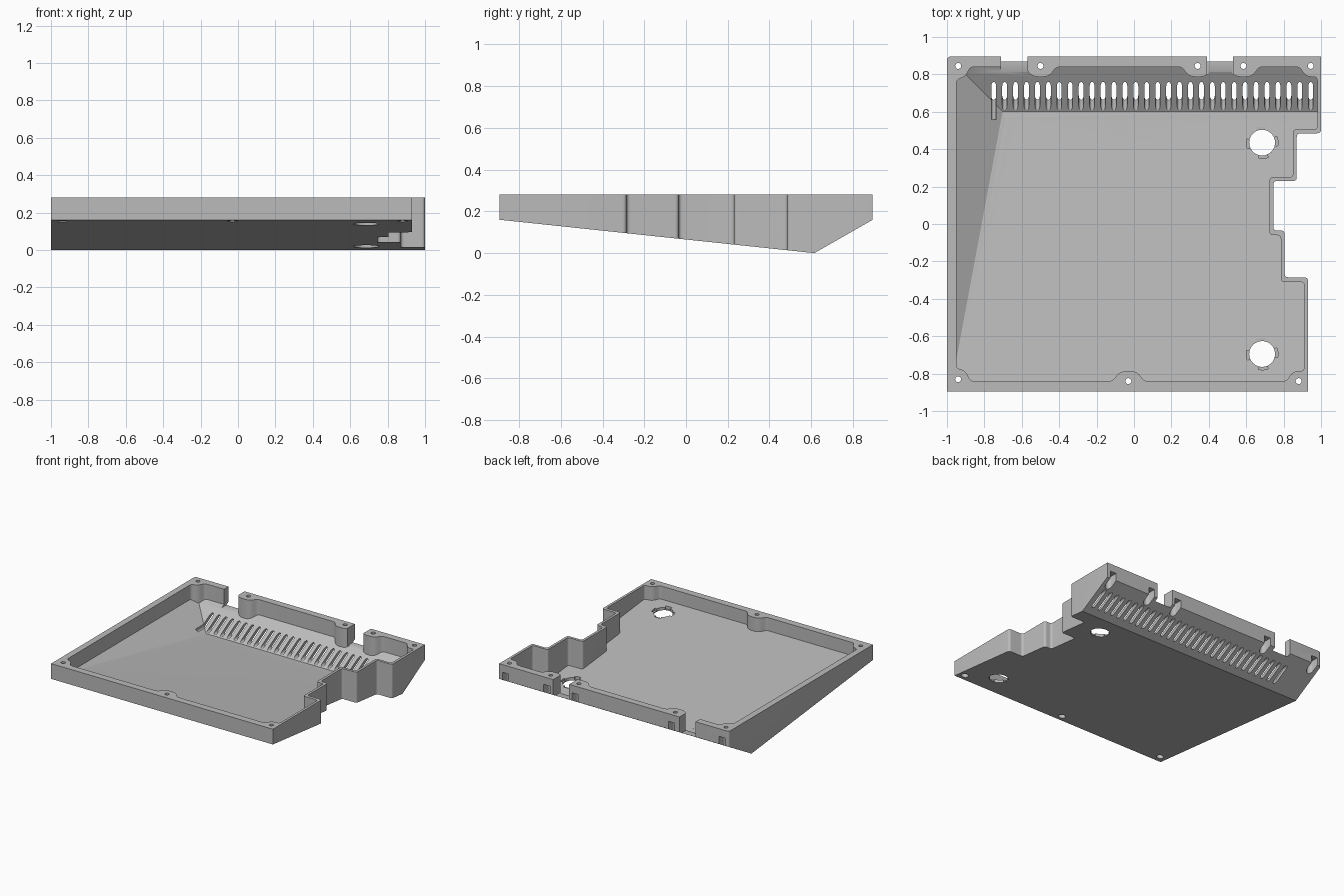
import bpy, bmesh, math
from mathutils import Vector

old = bpy.data.objects.get("Cube")
if old:
    bpy.data.objects.remove(old, do_unlink=True)

TOP = 0.28
grey = bpy.data.materials.new("mid_grey_plastic")
grey.use_nodes = True
grey.diffuse_color = (0.5, 0.5, 0.5, 1)
grey.node_tree.nodes["Principled BSDF"].inputs["Base Color"].default_value = (0.5, 0.5, 0.5, 1)


def rounded(points, default=0.02, steps=5):
    """Round polygon corners; a third value on a point sets its own radius."""
    out = []
    n = len(points)
    for i, p in enumerate(points):
        c = Vector(p[:2])
        radius = p[2] if len(p) > 2 else default
        a = Vector(points[i - 1][:2]) - c
        b = Vector(points[(i + 1) % n][:2]) - c
        r = min(radius, a.length * 0.48, b.length * 0.48)
        if r <= 0:
            out.append(c)
            continue
        p0, p1 = c + a.normalized() * r, c + b.normalized() * r
        for k in range(steps + 1):
            t = k / steps
            out.append(p0 * (1 - t) ** 2 + c * 2 * t * (1 - t) + p1 * t ** 2)
    return out


def circle(x, y, r, n=32):
    return [Vector((x + r * math.cos(math.tau * i / n), y + r * math.sin(math.tau * i / n)))
            for i in range(n)]


def stadium(x0, x1, y0, y1, n=8):
    """Slot with half-round ends along the second axis."""
    r, cx = (x1 - x0) / 2, (x0 + x1) / 2
    arc = [(r * math.cos(math.pi * i / n), r * math.sin(math.pi * i / n)) for i in range(n + 1)]
    return ([Vector((cx + u, y1 - r + v)) for u, v in arc] +
            [Vector((cx - u, y0 + r - v)) for u, v in arc])


def box(x0, x1, y0, y1):
    return [Vector(p) for p in ((x0, y0), (x1, y0), (x1, y1), (x0, y1))]


def add_prism(bm, outline, lo, hi, along_y=False):
    place = (lambda p, h: (p.x, h, p.y)) if along_y else (lambda p, h: (p.x, p.y, h))
    low = [bm.verts.new(place(p, lo)) for p in outline]
    high = [bm.verts.new(place(p, hi)) for p in outline]
    bm.faces.new(low)
    bm.faces.new(high)
    for i in range(len(low)):
        j = (i + 1) % len(low)
        bm.faces.new((low[i], low[j], high[j], high[i]))


def keep_above(bm, point, normal):
    """Trim everything under a plane and close the cut."""
    bmesh.ops.bisect_plane(bm, geom=bm.verts[:] + bm.edges[:] + bm.faces[:], dist=1e-6,
                           plane_co=point, plane_no=normal, clear_inner=True)
    bmesh.ops.edgeloop_fill(bm, edges=[e for e in bm.edges if e.is_boundary])


def finish(bm, name):
    bmesh.ops.recalc_face_normals(bm, faces=bm.faces[:])
    mesh = bpy.data.meshes.new(name)
    bm.to_mesh(mesh)
    bm.free()
    obj = bpy.data.objects.new(name, mesh)
    mesh.materials.append(grey)
    bpy.context.collection.objects.link(obj)
    return obj


def cut(target, prisms=(), cutter=None):
    """Subtract a set of separate prisms, or a ready cutter, from the target."""
    if cutter is None:
        bm = bmesh.new()
        for prism in prisms:
            add_prism(bm, *prism)
        cutter = finish(bm, "cutter")
    cutter.hide_render = True
    mod = target.modifiers.new("cut", "BOOLEAN")
    mod.operation, mod.solver, mod.object = "DIFFERENCE", "EXACT", cutter
    bpy.context.view_layer.objects.active = target
    bpy.ops.object.modifier_apply(modifier=mod.name)
    bpy.data.objects.remove(cutter, do_unlink=True)


# Tray body: stepped outline with a wedge-shaped underside
outer = rounded([(-1, -0.895, 0), (0.93, -0.895, 0), (0.93, -0.285), (0.805, -0.285),
                 (0.805, -0.035), (0.745, -0.035), (0.745, 0.23), (0.87, 0.23),
                 (0.87, 0.485), (1, 0.485), (1, 0.895, 0), (-1, 0.895)])
bm = bmesh.new()
add_prism(bm, outer, -0.5, TOP)
front_normal = Vector((0, 0.16, 1.51))
back_normal = Vector((0, -0.16, 0.28))
keep_above(bm, (0, 0.615, 0), front_normal)
keep_above(bm, (0, 0.615, 0), back_normal)
tray = finish(bm, "tray_shell")


# Cavity outline with screw bosses bulging in from the rim
def bump(x, side):
    edge, tip = 0.84 * side, 0.787 * side
    pts = [(x - 0.085, edge), (x - 0.045, tip, 0.04), (x + 0.045, tip, 0.04), (x + 0.085, edge)]
    return pts if side < 0 else pts[::-1]


inner = [(-0.95, -0.77), (-0.9, -0.785, 0.04), (-0.875, -0.84)]
inner += bump(-0.03, -1)
inner += [(0.815, -0.84), (0.85, -0.787, 0.04), (0.91, -0.785),
          (0.91, -0.31), (0.785, -0.31), (0.785, -0.06), (0.725, -0.06),
          (0.725, 0.25), (0.85, 0.25), (0.85, 0.505), (0.98, 0.505),
          (0.98, 0.787), (0.92, 0.787, 0.04), (0.885, 0.84)]
for x in (0.585, 0.34, -0.5):
    inner += bump(x, 1)
inner += [(-0.875, 0.84), (-0.9, 0.79, 0.04), (-0.95, 0.77)]
bm = bmesh.new()
add_prism(bm, rounded(inner), -0.5, TOP + 0.1)
keep_above(bm, (0, 0.615, 0.023), front_normal)
keep_above(bm, (0, 0.56, 0), back_normal)
keep_above(bm, (-0.95, 0, 0.165), Vector((0.139, 0, 0.245)))
cut(tray, cutter=finish(bm, "cavity"))

# Two connector notches in the back rim
cut(tray, [(box(x, x + 0.14, 0.8, 1), 0.145, 0.5) for x in (-0.71, 0.39)])

# Row of vent slots through the back slope
pitch = 1.695 / 29
cut(tray, [(stadium(-0.763 + i * pitch, -0.737 + i * pitch, 0.028, 0.114), 0.56, 0.85, True)
           for i in range(30)])

# Screw pockets from below, open to the rear on the back row
front_screws = [(-0.94, -0.83), (-0.03, -0.84), (0.88, -0.84)]
back_screws = [(x, 0.845) for x in (-0.94, -0.5, 0.34, 0.585, 0.945)]
cut(tray, [(stadium(x - 0.027, x + 0.027, y - 0.027, 1), -0.1, 0.22) for x, y in back_screws] +
    [(circle(x, y, 0.027, 20), -0.1, 0.2) for x, y in front_screws])
cut(tray, [(circle(x, y, 0.016, 16), -0.1, 0.4) for x, y in front_screws + back_screws])

# Round floor openings with shallow locking recesses
for y, floor in ((0.435, 0.042), (-0.695, 0.162)):
    cut(tray, [(circle(0.685, y, 0.069), -0.1, 0.25)])
    recesses = []
    for k in range(4):
        a = math.radians(95 + 90 * k)
        arc = [a + math.radians(d) for d in (-18, -9, 0, 9, 18)]
        ring = [(0.085, t) for t in arc] + [(0.06, t) for t in arc[::-1]]
        recesses.append(([Vector((0.685 + r * math.cos(t), y + r * math.sin(t))) for r, t in ring],
                         floor - 0.014, floor + 0.05))
    cut(tray, recesses)

# Smooth the rounded corners while keeping edges crisp
bpy.ops.object.select_all(action="DESELECT")
tray.select_set(True)
bpy.context.view_layer.objects.active = tray
bpy.ops.object.shade_smooth_by_angle(angle=math.radians(30))
